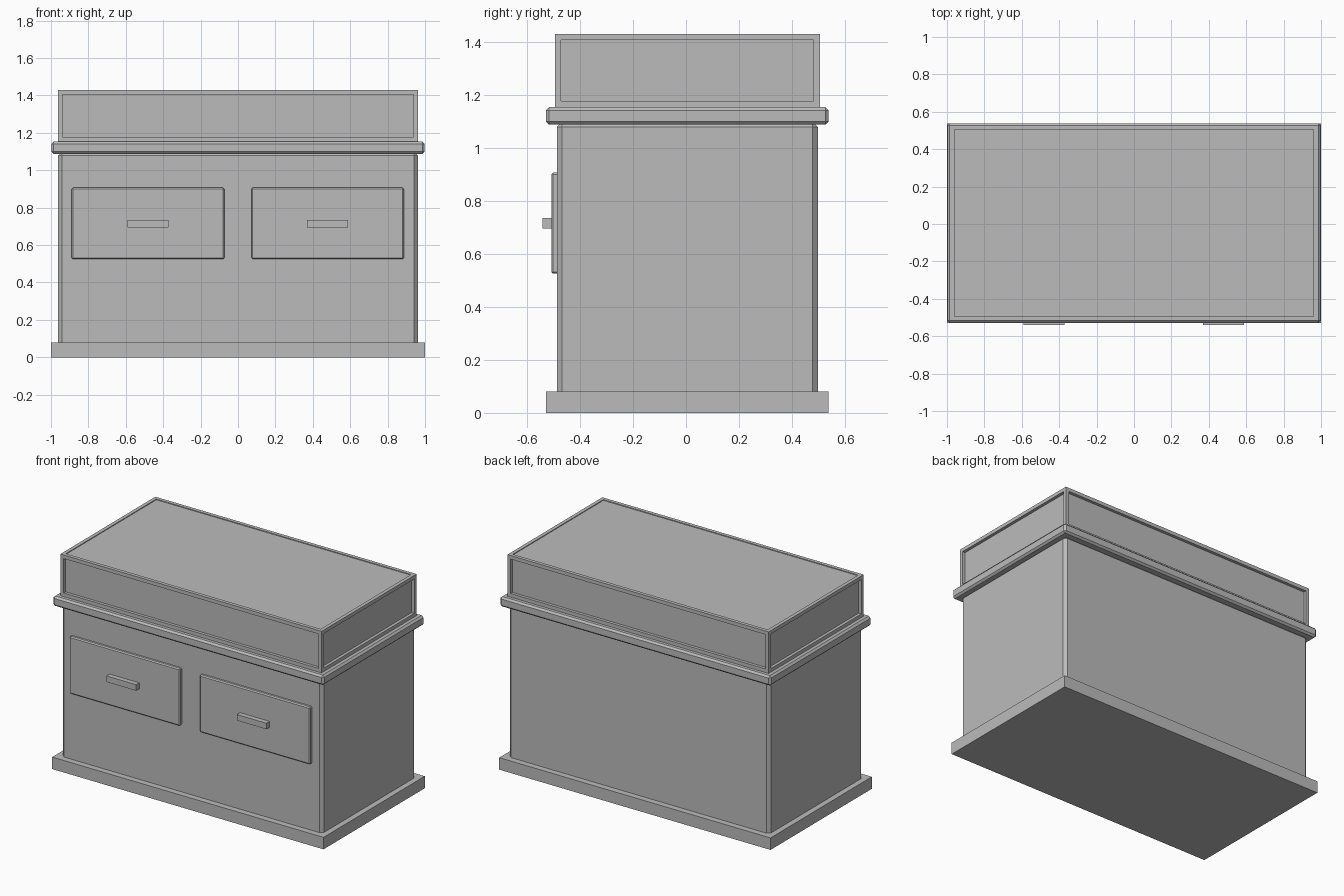
import bpy
import bmesh
from mathutils import Matrix, Vector

if "Cube" in bpy.data.objects:
    bpy.data.objects.remove(bpy.data.objects["Cube"], do_unlink=True)

# One flat grey for every part
GREY = (0.5, 0.5, 0.5, 1.0)
grey = bpy.data.materials.new("plain grey")
grey.use_nodes = True
grey.diffuse_color = GREY
grey.node_tree.nodes["Principled BSDF"].inputs["Base Color"].default_value = GREY

MID_Y = 0.005  # centre of the cabinet, shifted back by the handles


def box(name, low, high, chamfer=0.0, edit=None):
    """Box between two corners, with an optional chamfer and mesh edit."""
    low, high = Vector(low), Vector(high)
    size = high - low
    bm = bmesh.new()
    bmesh.ops.create_cube(bm, size=1.0, matrix=Matrix.Diagonal((*size, 1.0)))
    if edit:
        edit(bm)
    mesh = bpy.data.meshes.new(name)
    bm.to_mesh(mesh)
    bm.free()
    mesh.materials.append(grey)
    obj = bpy.data.objects.new(name, mesh)
    obj.location = (low + high) / 2
    bpy.context.collection.objects.link(obj)
    if chamfer:
        bevel = obj.modifiers.new("chamfer", 'BEVEL')
        bevel.width = chamfer
        bevel.segments = 1
    return obj


def centred_box(name, half_x, half_y, bottom, top, **options):
    return box(name, (-half_x, MID_Y - half_y, bottom),
               (half_x, MID_Y + half_y, top), **options)


def recess_panes(bm):
    """Sink a pane in every side and, more shallowly, in the top."""
    bm.normal_update()
    sides = [f for f in bm.faces if abs(f.normal.z) < 0.5]
    lid = [f for f in bm.faces if f.normal.z > 0.5]
    for faces, depth in ((sides, 0.02), (lid, 0.005)):
        bmesh.ops.inset_individual(bm, faces=faces, thickness=0.034, depth=0)
        for face in faces:
            bmesh.ops.inset_individual(bm, faces=[face], thickness=0, depth=-depth)


# Cabinet
centred_box("base_plinth", 1.0, 0.533, 0.0, 0.08)
centred_box("cabinet_body", 0.962, 0.492, 0.06, 1.098, chamfer=0.02)
centred_box("counter_slab", 0.998, 0.533, 1.087, 1.153, chamfer=0.012)
centred_box("display_case", 0.963, 0.5, 1.153, 1.43, edit=recess_panes)

# Drawers with bar handles
for side, x in (("right", -0.481), ("left", 0.479)):
    box(side + "_drawer", (x - 0.408, -0.508, 0.525),
        (x + 0.408, -0.48, 0.907), chamfer=0.007)
    box(side + "_handle", (x - 0.109, -0.541, 0.695),
        (x + 0.109, -0.5, 0.735))
